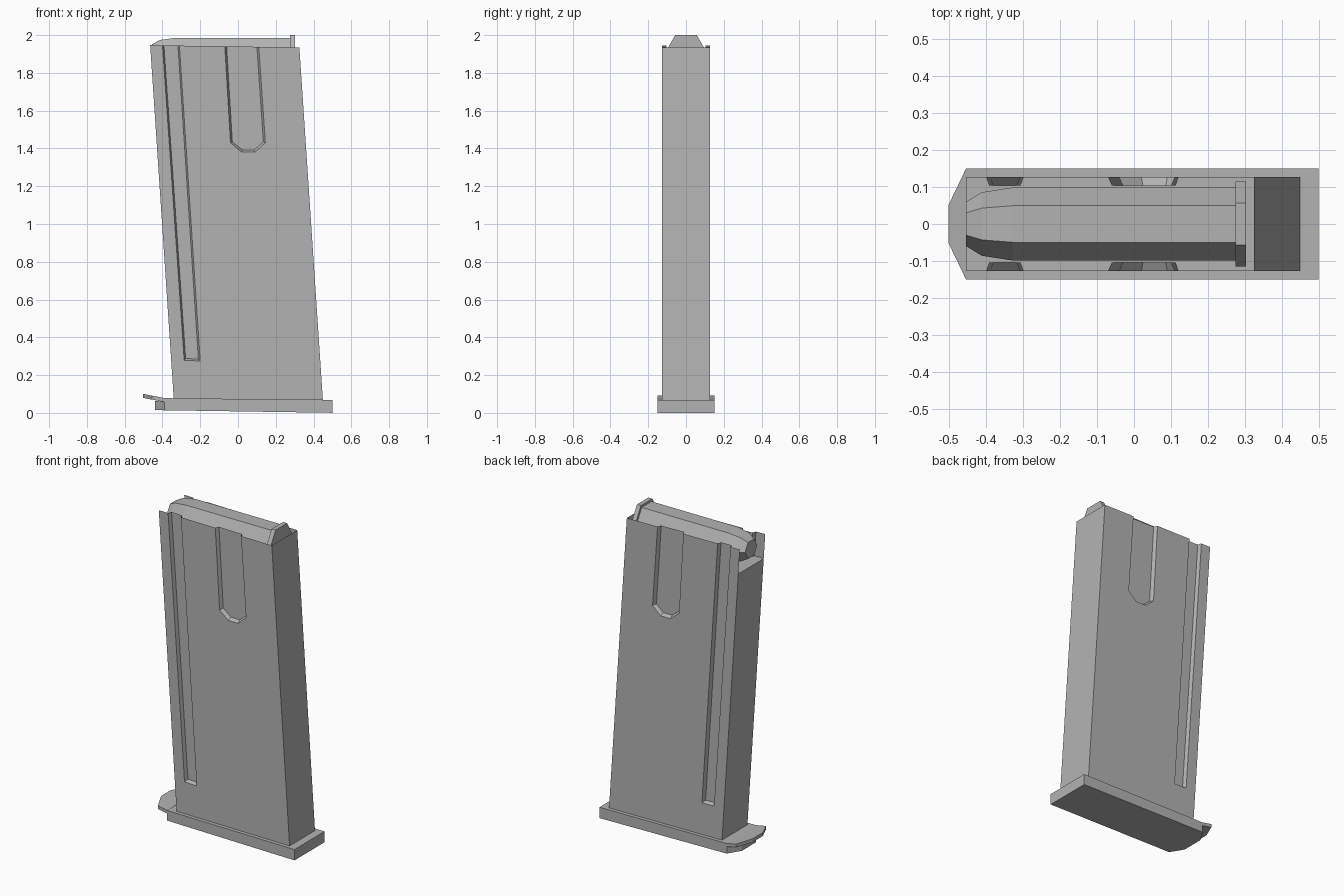
import bpy, bmesh, math

cube = bpy.data.objects.get("Cube")
if cube:
    bpy.data.objects.remove(cube, do_unlink=True)

grey = bpy.data.materials.new("plain grey")
grey.use_nodes = True
color = (0.45, 0.45, 0.45, 1)
grey.diffuse_color = color
grey.node_tree.nodes["Principled BSDF"].inputs["Base Color"].default_value = color


def finish(name, bm):
    bmesh.ops.remove_doubles(bm, verts=bm.verts, dist=0.0005)
    bmesh.ops.recalc_face_normals(bm, faces=bm.faces)
    mesh = bpy.data.meshes.new(name)
    bm.to_mesh(mesh)
    bm.free()
    mesh.materials.append(grey)
    obj = bpy.data.objects.new(name, mesh)
    bpy.context.collection.objects.link(obj)
    return obj


def face(bm, pts):
    return bm.faces.new([bm.verts.new(p) for p in pts])


def loft(name, rings):
    """Closed solid through rings with equal point counts."""
    bm = bmesh.new()
    for a, b in zip(rings, rings[1:]):
        for i in range(len(a)):
            j = (i + 1) % len(a)
            face(bm, [a[i], a[j], b[j], b[i]])
    face(bm, rings[0])
    face(bm, rings[-1])
    return finish(name, bm)


# Leaning shell: side panels with pressed channels that run out at the top
W, D, FLOOR = 0.127, 0.104, 1.79
BL, BR, TR, TL = (-0.34, 0.07), (0.45, 0.06), (0.325, 1.935), (-0.465, 1.947)


def along(a, b, z):
    return a[0] + (b[0] - a[0]) * (z - a[1]) / (b[1] - a[1])


rib_out = [(0.11, 1.938), (0.145, 1.43), (0.09, 1.38), (0.02, 1.38), (-0.04, 1.43), (-0.07, 1.941)]
rib_in = [(0.1, 1.938), (0.134, 1.435), (0.086, 1.392), (0.024, 1.392), (-0.03, 1.435), (-0.06, 1.941)]
slot_out = [(-0.31, 1.944), (-0.2, 0.275), (-0.285, 0.278), (-0.4, 1.946)]
slot_in = [(-0.318, 1.944), (-0.21, 0.285), (-0.277, 0.288), (-0.392, 1.946)]
channels = [(rib_out, rib_in), (slot_out, slot_in)]

bm = bmesh.new()
for s in (-1, 1):
    face(bm, [(x, s * W, z) for x, z in [BL, BR, TR] + rib_out + slot_out + [TL]])
    for outer, inner in channels:
        face(bm, [(x, s * D, z) for x, z in inner])
        for i in range(len(outer) - 1):
            face(bm, [(x, s * y, z) for (x, z), y in
                      ((outer[i], W), (outer[i + 1], W), (inner[i + 1], D), (inner[i], D))])

# Back wall, bottom, short front wall and the floor fitted round the channels
front_x, back_x = along(BL, TL, FLOOR), along(BR, TR, FLOOR)
for a, b in ((BR, TR), (BL, BR), (BL, (front_x, FLOOR))):
    face(bm, [(a[0], -W, a[1]), (a[0], W, a[1]), (b[0], W, b[1]), (b[0], -W, b[1])])
edge = [(back_x, W)]
for outer, inner in channels:
    right = along(outer[0], outer[1], FLOOR)
    left = along(outer[-1], outer[-2], FLOOR)
    edge += [(right, W), (right - 0.009, D), (left + 0.009, D), (left, W)]
edge.append((front_x, W))
face(bm, [(x, y, FLOOR) for x, y in edge] + [(x, -y, FLOOR) for x, y in reversed(edge)])
finish("magazine_shell", bm)


# Six-sided cartridge lying under the open top
def hexagon(x, r, cz=1.9):
    return [(x, r * math.cos(k * math.pi / 3), cz + r * math.sin(k * math.pi / 3))
            for k in range(6)]


loft("cartridge", [hexagon(x, r) for x, r in
                   ((-0.455, 0.06), (-0.412, 0.086), (-0.328, 0.099), (0.275, 0.099))])
loft("cartridge_rim", [hexagon(0.275, 0.115), hexagon(0.303, 0.115)])


# Base plate with a chamfered toe
def plate(name, outline, low, high):
    pts = outline + [(x, -y) for x, y in reversed(outline)]
    loft(name, [[(x, y, f(x)) for x, y in pts] for f in (low, high)])


def under(x):
    return 0.008 - 0.015 * x


plate("base_plate", [(0.5, 0.15), (-0.39, 0.15)],
      lambda x: max(0, under(x)), lambda x: 0.074 - 0.01 * x)
plate("base_toe", [(-0.39, 0.15), (-0.44, 0.07)], under, lambda x: 0.062)

# Upturned lip at the toe
plate("base_lip", [(-0.39, 0.15), (-0.455, 0.15), (-0.503, 0.05)],
      lambda x: 0.058 - 0.19 * (x + 0.39), lambda x: 0.079 - 0.19 * (x + 0.39))
